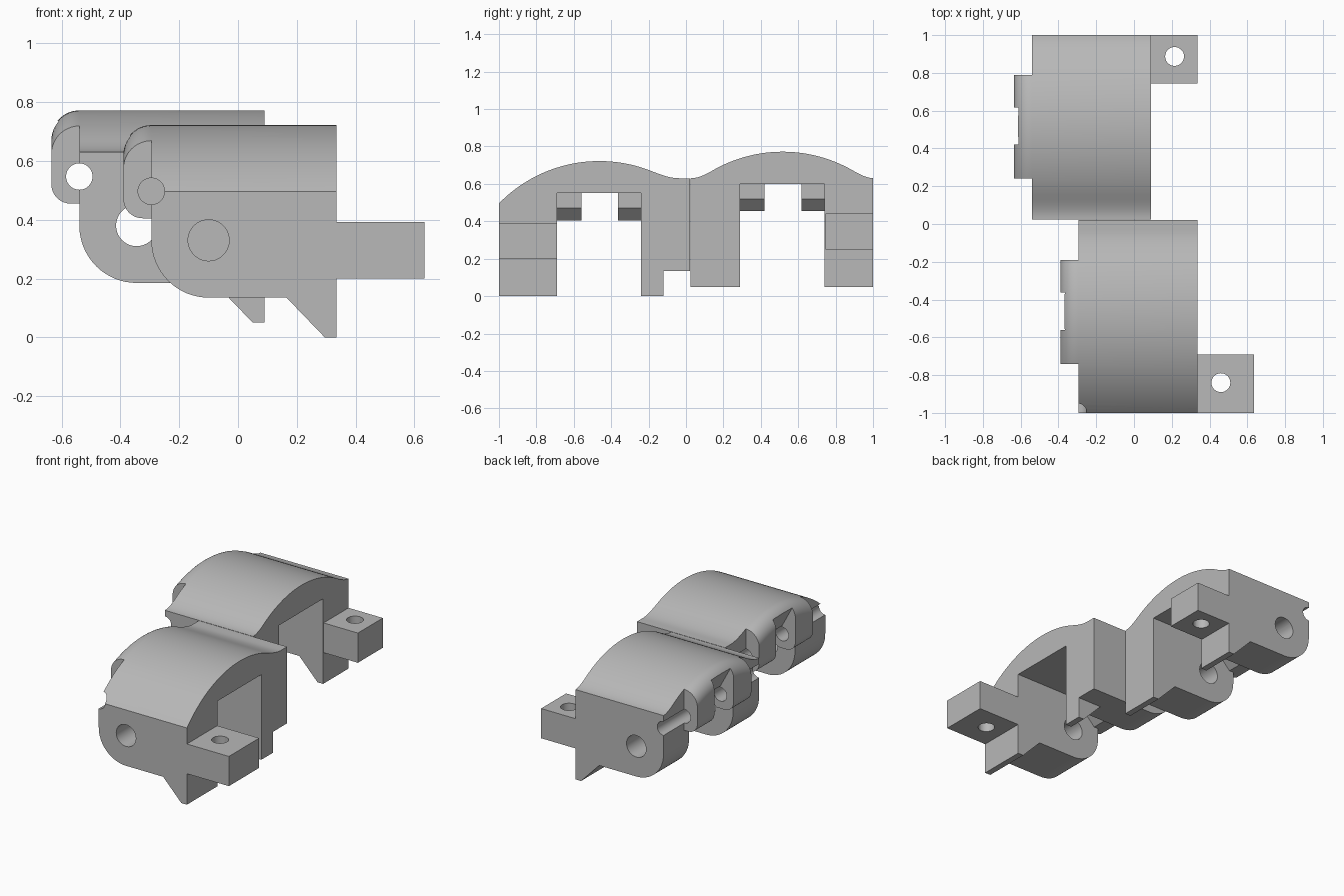
import bpy, bmesh
from math import sin, cos, pi, sqrt

if "Cube" in bpy.data.objects:
    bpy.data.objects.remove(bpy.data.objects["Cube"], do_unlink=True)

grey = bpy.data.materials.new("plain grey")
grey.use_nodes = True
grey.diffuse_color = (0.48, 0.48, 0.48, 1)
grey.node_tree.nodes["Principled BSDF"].inputs["Base Color"].default_value = (0.48, 0.48, 0.48, 1)

SEAM = 0.025          # where the two housings meet
VALLEY = 0.63         # lowest level of the wavy roof


def loft(name, ys, section):
    """Solid made of xz sections, one at each y."""
    bm = bmesh.new()
    rings = [[bm.verts.new((x, y, z)) for x, z in section(y)] for y in ys]
    n = len(rings[0])
    for a, b in zip(rings, rings[1:]):
        for i in range(n):
            j = (i + 1) % n
            bm.faces.new((a[i], a[j], b[j], b[i]))
    bm.faces.new(rings[0])
    bm.faces.new(rings[-1])
    bmesh.ops.recalc_face_normals(bm, faces=bm.faces)
    mesh = bpy.data.meshes.new(name)
    bm.to_mesh(mesh)
    bm.free()
    mesh.materials.append(grey)
    ob = bpy.data.objects.new(name, mesh)
    bpy.context.collection.objects.link(ob)
    return ob


def prism(name, y0, y1, points):
    return loft(name, (y0, y1), lambda y: points)


def box(name, x0, x1, y0, y1, z0, z1):
    return prism(name, y0, y1, [(x0, z0), (x1, z0), (x1, z1), (x0, z1)])


def arc(cx, cz, r, start, end, n=12):
    angles = [start + (end - start) * i / n for i in range(n + 1)]
    return [(cx + r * cos(a), cz + r * sin(a)) for a in angles]


def bore(x, z, r, y0, y1):
    return prism("bore", y0, y1, arc(x, z, r, 0, 2 * pi, 40)[:-1])


def upright_bore(x, y, r, z0, z1):
    def section(v):
        w = sqrt(max(r * r - (v - y) ** 2, 1e-7))
        return [(x - w, z0), (x + w, z0), (x + w, z1), (x - w, z1)]
    return loft("bore", [y - r * cos(pi * i / 16) for i in range(17)], section)


def combine(ob, tool, operation):
    mod = ob.modifiers.new("combine", 'BOOLEAN')
    mod.operation = operation
    mod.solver = 'EXACT'
    mod.object = tool
    bpy.ops.object.select_all(action='DESELECT')
    bpy.context.view_layer.objects.active = ob
    ob.select_set(True)
    bpy.ops.object.modifier_apply(modifier=mod.name)
    bpy.data.objects.remove(tool, do_unlink=True)


def housing(name, y0, y1, yc, left, lift, tab_end, tab_hole):
    right = left + 0.63
    peak = 0.722 + lift
    cav0, cav1 = yc - 0.227, yc + 0.223
    ceiling = 0.55 + lift
    pin_z = 0.497 + lift
    base = 0.135 + lift

    # Domed roof height, blended softly into the valley
    def top(y):
        dome = peak - 0.75 + sqrt(0.75 ** 2 - (y - yc) ** 2)
        if y < -0.46:
            return dome
        h = max(0.04 - abs(dome - VALLEY), 0) / 0.04
        return max(dome, VALLEY) + h * h * 0.01

    def samples(a, b, n):
        return [a + (b - a) * i / n for i in range(n + 1)]

    k0, k1 = cav0 - 0.05, cav1 + 0.05
    ys = samples(y0, k0, 12)[:-1] + samples(k0, k1, 24) + samples(k1, y1, 12)[1:]

    # Main body with rounded lower corner and pointed foot
    foot = [(left + 0.46, base), (right - 0.04, lift), (right, lift)]
    lower = arc(left + 0.195, 0.33 + lift, 0.195, pi, 1.5 * pi, 16) + foot
    body = loft(name, ys, lambda y: lower + [(right, top(y)), (left, top(y))])
    combine(body, box("cavity", left - 0.2, right + 0.2, cav0, cav1, -0.2, ceiling), 'DIFFERENCE')

    # Hinge knuckle, rounded over at the top and chamfered inside
    def knuckle_section(y):
        t = top(y)
        return (arc(left, t - 0.095, 0.095, pi, pi / 2)
                + [(left + 0.095, t - 0.05), (left + 0.095, pin_z - 0.027),
                   (left + 0.03, pin_z - 0.092)]
                + arc(left - 0.03, pin_z - 0.027, 0.065, 1.5 * pi, pi, 8))
    knuckle = loft("knuckle", samples(k0, k1, 24), knuckle_section)
    combine(body, knuckle, 'UNION')

    # Gap in the knuckle, rising towards the outside
    gap = [(left - 0.2, pin_z - 0.2), (left + 0.12, pin_z - 0.2), (left + 0.12, ceiling),
           (left, ceiling), (left - 0.087, peak - 0.01), (left - 0.2, peak + 0.05)]
    combine(body, prism("gap", cav0 + 0.13, cav1 - 0.123, gap), 'DIFFERENCE')

    # Screw tab
    if y0 < -0.5:
        t0, t1 = y0, cav0
    else:
        t0, t1 = cav1 + 0.005, y1
    combine(body, box("tab", right - 0.05, tab_end, t0, t1, 0.2 + lift, 0.392 + lift), 'UNION')
    combine(body, upright_bore(*tab_hole, 0.05, 0.1 + lift, 0.45 + lift), 'DIFFERENCE')

    # Hinge pin hole and axle hole
    combine(body, bore(left, pin_z, 0.045, y0 - 0.05, y1 + 0.05), 'DIFFERENCE')
    combine(body, bore(left + 0.195, 0.33 + lift, 0.07, y0 - 0.05, y1 + 0.05), 'DIFFERENCE')
    return body


front = housing("front_housing", -1, SEAM - 0.003, -0.463, -0.295, 0, 0.635, (0.46, -0.84))
back = housing("back_housing", SEAM, 1, 0.517, -0.54, 0.05, 0.335, (0.215, 0.887))

# The middle leg of the front housing has no foot next to the seam
combine(front, box("step", -0.2, 0.5, -0.12, 0.1, -0.1, 0.135), 'DIFFERENCE')

for ob in (front, back):
    bpy.ops.object.select_all(action='DESELECT')
    ob.select_set(True)
    bpy.context.view_layer.objects.active = ob
    bpy.ops.object.shade_smooth_by_angle(angle=0.5)
